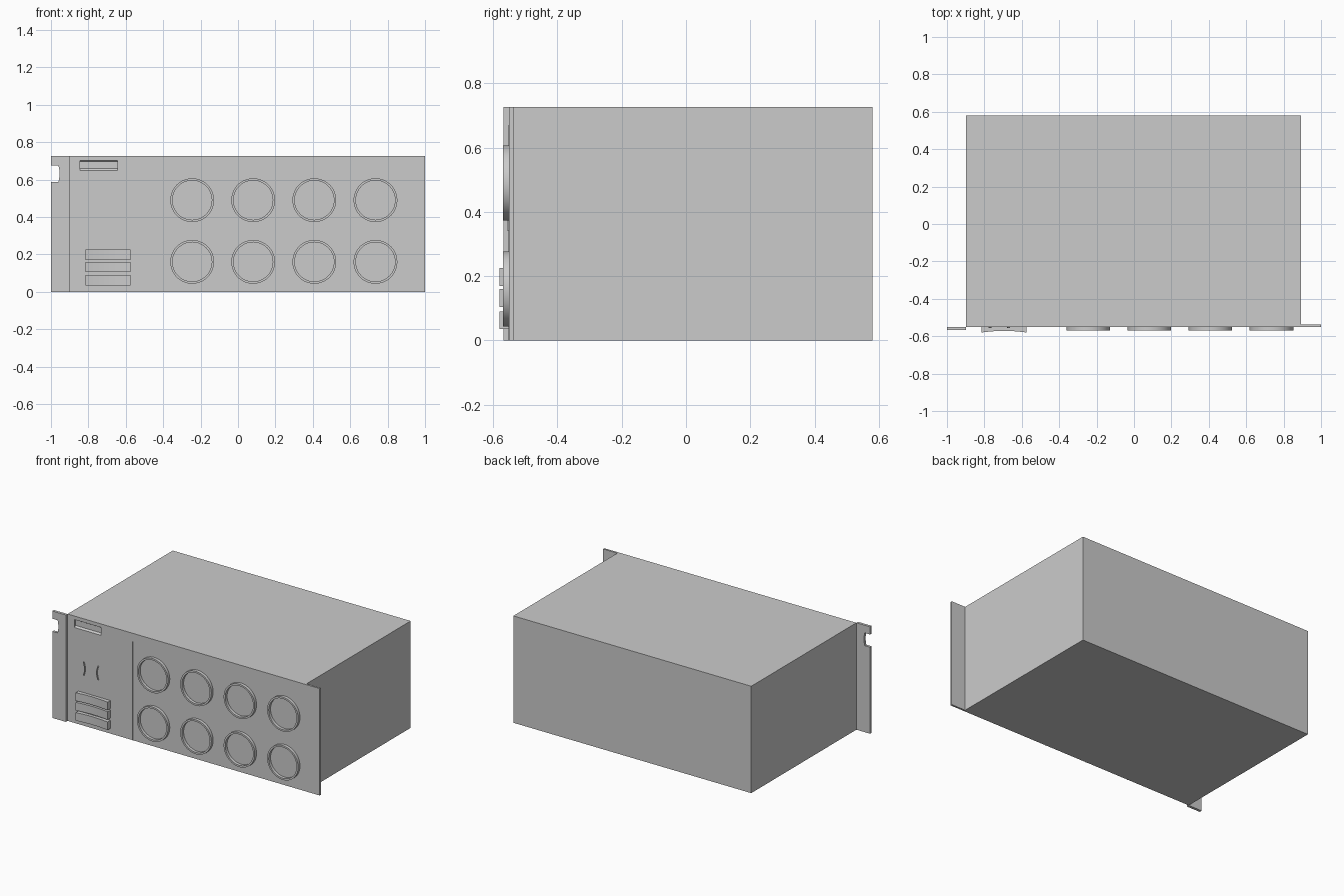
import bpy, bmesh, math
from mathutils import Vector

if "Cube" in bpy.data.objects:
    bpy.data.objects.remove(bpy.data.objects["Cube"])


def prism(name, pts, axis, a, b):
    """Extrude a 2D outline along an axis: X takes (y,z), Y takes (x,z), Z takes (x,y)."""
    def place(p, d):
        return {'X': (d, p[0], p[1]), 'Y': (p[0], d, p[1]), 'Z': (p[0], p[1], d)}[axis]
    bm = bmesh.new()
    face = bm.faces.new([bm.verts.new(place(p, a)) for p in pts])
    ext = bmesh.ops.extrude_face_region(bm, geom=[face])
    verts = [v for v in ext['geom'] if isinstance(v, bmesh.types.BMVert)]
    move = Vector(place((0, 0), b)) - Vector(place((0, 0), a))
    bmesh.ops.translate(bm, verts=verts, vec=move)
    bmesh.ops.recalc_face_normals(bm, faces=bm.faces[:])
    me = bpy.data.meshes.new(name)
    bm.to_mesh(me)
    bm.free()
    ob = bpy.data.objects.new(name, me)
    bpy.context.collection.objects.link(ob)
    return ob


def box(name, x0, x1, y0, y1, z0, z1):
    return prism(name, [(x0, z0), (x1, z0), (x1, z1), (x0, z1)], 'Y', y0, y1)


def smooth(ob):
    bpy.ops.object.select_all(action='DESELECT')
    ob.select_set(True)
    bpy.context.view_layer.objects.active = ob
    bpy.ops.object.shade_smooth_by_angle(angle=math.radians(30))


def dial_bezel(name, cx, cz, r_out, r_in, front, back, n=48):
    """Square-section ring facing -y."""
    bm = bmesh.new()
    section = [(r_in, back), (r_in, front), (r_out, front), (r_out, back)]
    rings = []
    for i in range(n):
        t = 2 * math.pi * i / n
        rings.append([bm.verts.new((cx + r * math.cos(t), y, cz + r * math.sin(t)))
                      for r, y in section])
    for i in range(n):
        p, q = rings[i], rings[(i + 1) % n]
        for k in range(4):
            bm.faces.new((p[k], p[(k + 1) % 4], q[(k + 1) % 4], q[k]))
    bmesh.ops.recalc_face_normals(bm, faces=bm.faces[:])
    me = bpy.data.meshes.new(name)
    bm.to_mesh(me)
    bm.free()
    ob = bpy.data.objects.new(name, me)
    bpy.context.collection.objects.link(ob)
    smooth(ob)


H = 0.727
FACE = -0.55

# Chassis and front panel, whose right end forms the right rack ear
box("chassis", -0.897, 0.893, -0.537, 0.58, 0, H)
panel = box("front_panel", -0.897, 1.0, FACE, -0.537, 0, H)

# Shallow sloped display recess, top left
cutter = prism("display_cutter", [(-0.56, 0.709), (-0.54, 0.697), (-0.54, 0.66), (-0.56, 0.638)],
               'X', -0.845, -0.645)
cutter.hide_render = True
cutter.hide_set(True)
mod = panel.modifiers.new("display_recess", 'BOOLEAN')
mod.object = cutter
mod.operation = 'DIFFERENCE'
mod.solver = 'EXACT'

# Left rack ear with curved mounting notch
notch = [(-0.96 + 0.006 * math.sin(math.pi * i / 8), 0.588 + 0.087 * i / 8) for i in range(9)]
prism("left_rack_ear", [(-1, 0), (-0.897, 0), (-0.897, H), (-1, H), (-1, 0.675)]
      + notch[::-1] + [(-1, 0.588)], 'Y', -0.568, FACE)

# Thin dividers between the dial modules
for i, x in enumerate((-0.41, -0.08, 0.247)):
    box(f"module_divider_{i}", x - 0.004, x + 0.004, FACE - 0.002, FACE, 0, 0.67)

# Two rows of four dial bezels
for r, z in enumerate((0.16, 0.49)):
    for c, x in enumerate((-0.245, 0.081, 0.408, 0.735)):
        dial_bezel(f"dial_bezel_{r}_{c}", x, z, 0.117, 0.105, -0.57, FACE)

# Pair of curved finger grips
for side, name in ((-1, "left_grip"), (1, "right_grip")):
    arc = []
    for i in range(9):
        t = i / 8
        arc.append((-0.72 + side * (0.058 - 0.01 * math.sin(math.pi * t)), 0.343 + 0.092 * t))
    inner = [(x - side * 0.006, z) for x, z in arc]
    prism(name, arc + inner[::-1], 'Y', -0.557, FACE)

# Three wide buttons with concave fronts
for i, (z0, z1) in enumerate(((0.035, 0.09), (0.105, 0.16), (0.17, 0.225))):
    front = []
    for k in range(13):
        t = k / 12
        front.append((-0.815 + 0.24 * t, -0.58 + 0.009 * math.sin(math.pi * t)))
    smooth(prism(f"wide_button_{i}", front + [(-0.575, FACE), (-0.815, FACE)], 'Z', z0, z1))
